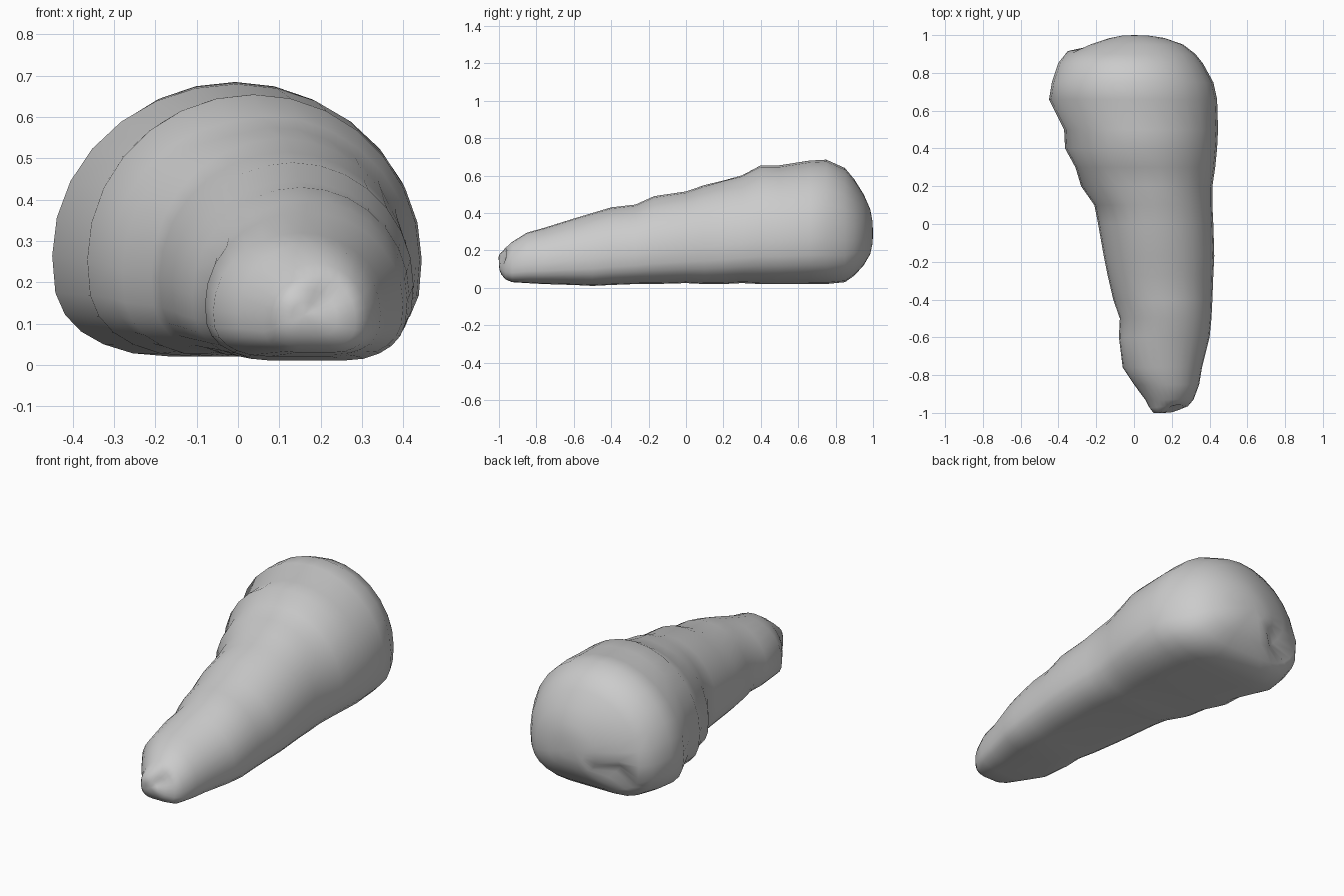
import bpy, bmesh
from math import sin, cos, pi, exp
from mathutils import Vector

# Cross-sections along the root: y, left x, right x, bottom z, top z
SECTIONS = [
    (-0.985, 0.10, 0.24, 0.07, 0.18), (-0.965, 0.08, 0.285, 0.045, 0.215),
    (-0.93, 0.06, 0.315, 0.03, 0.245), (-0.85, 0.0, 0.345, 0.025, 0.295),
    (-0.76, -0.06, 0.36, 0.02, 0.32), (-0.6, -0.08, 0.40, 0.015, 0.37),
    (-0.5, -0.075, 0.41, 0.01, 0.40), (-0.4, -0.11, 0.415, 0.015, 0.43),
    (-0.27, -0.14, 0.42, 0.02, 0.445), (-0.17, -0.16, 0.425, 0.02, 0.49),
    (0.0, -0.19, 0.42, 0.025, 0.515), (0.1, -0.21, 0.415, 0.02, 0.55),
    (0.2, -0.28, 0.415, 0.02, 0.58), (0.3, -0.31, 0.43, 0.025, 0.605),
    (0.4, -0.365, 0.44, 0.02, 0.655), (0.5, -0.37, 0.445, 0.02, 0.655),
    (0.66, -0.45, 0.44, 0.02, 0.68), (0.75, -0.435, 0.42, 0.02, 0.685),
    (0.85, -0.40, 0.365, 0.03, 0.64), (0.9, -0.345, 0.325, 0.065, 0.58),
    (0.95, -0.24, 0.26, 0.12, 0.50), (0.985, -0.13, 0.16, 0.18, 0.42),
]
SIDES = 28

# Local dents and swellings: centre, radius, push
BUMPS = [
    ((0.13, -0.985, 0.14), 0.05, (0, -0.02, 0.01)),    # nub at the tip
    ((0.21, -0.975, 0.16), 0.04, (0, 0.03, 0)),        # hollow beside it
    ((-0.22, 0.93, 0.17), 0.07, (0.01, -0.07, 0.03)),  # notch at the back
    ((-0.32, 0.88, 0.22), 0.06, (-0.01, 0.03, 0)),     # lobe beside it
    ((-0.02, 0.22, 0.58), 0.10, (0, 0, -0.015)),       # shallow dimple on top
]


def ring(y, x0, x1, z0, z1):
    """Dome-shaped outline with a flattened base."""
    cx, hw, h = (x0 + x1) / 2, (x1 - x0) / 2, z1 - z0
    waist = z0 + 0.37 * h
    pts = []
    for i in range(SIDES):
        a = 2 * pi * i / SIDES
        c, s = cos(a), sin(a)
        if s >= 0:
            x, z = c, waist + s * (z1 - waist)
        else:
            n = 2 / 2.9
            x = abs(c) ** n * (1 if c >= 0 else -1)
            z = max(z0, waist - 1.04 * abs(s) ** n * (waist - z0))
        pts.append(Vector((cx + x * hw, y, z)))
    return pts


def deform(p):
    for centre, r, push in BUMPS:
        p = p + Vector(push) * exp(-(p - Vector(centre)).length_squared / (r * r))
    return p


# Loft the root body through the sections
bm = bmesh.new()
rings = [[bm.verts.new(deform(p)) for p in ring(*s)] for s in SECTIONS]
for a, b in zip(rings, rings[1:]):
    for i in range(SIDES):
        j = (i + 1) % SIDES
        bm.faces.new((a[i], a[j], b[j], b[i]))

# Rounded ends
for loop, tip in ((rings[0], (0.16, -1.0, 0.12)), (rings[-1], (0.0, 1.0, 0.29))):
    t = bm.verts.new(tip)
    mid = [bm.verts.new(v.co.lerp(t.co, 0.5) + Vector((0, (tip[1] - v.co.y) * 0.3, 0))) for v in loop]
    for i in range(SIDES):
        j = (i + 1) % SIDES
        bm.faces.new((loop[i], loop[j], mid[j], mid[i]))
        bm.faces.new((mid[i], mid[j], t))

bmesh.ops.recalc_face_normals(bm, faces=bm.faces)
for f in bm.faces:
    f.smooth = True
mesh = bpy.data.meshes.new("tapered_root")
bm.to_mesh(mesh)
bm.free()
root = bpy.data.objects.new("tapered_root", mesh)
bpy.context.collection.objects.link(root)
